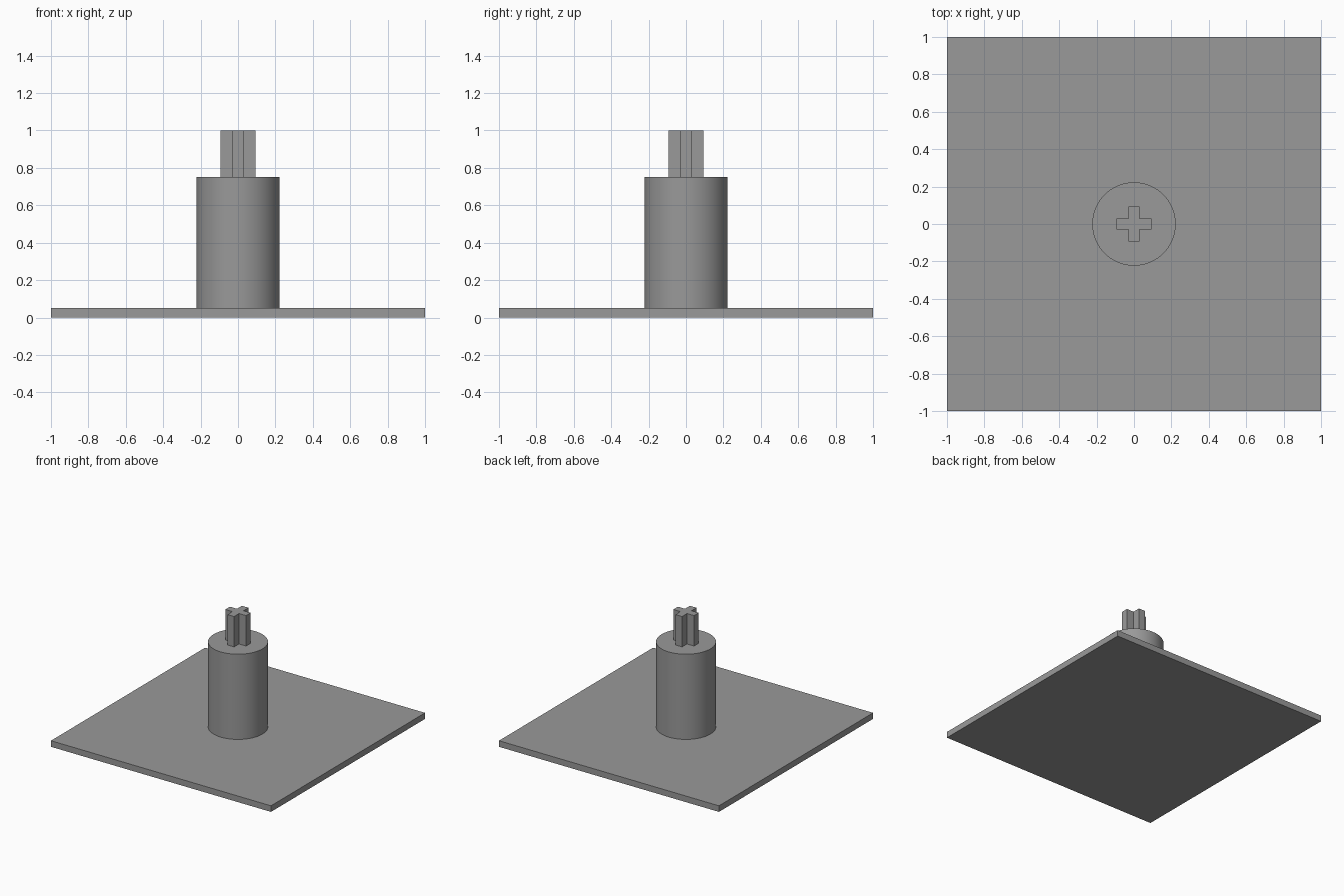
import bpy, bmesh, math

if "Cube" in bpy.data.objects:
    bpy.data.objects.remove(bpy.data.objects["Cube"])

grey = bpy.data.materials.new("mid_grey")
grey.diffuse_color = (0.32, 0.32, 0.32, 1)
grey.use_nodes = True
grey.node_tree.nodes["Principled BSDF"].inputs["Base Color"].default_value = grey.diffuse_color


def prism(name, outline, z0, z1):
    """Extrude a closed outline from z0 up to z1."""
    bm = bmesh.new()
    base = bm.faces.new([bm.verts.new((x, y, z0)) for x, y in outline])
    top = bmesh.ops.extrude_face_region(bm, geom=[base])["geom"]
    bmesh.ops.translate(bm, vec=(0, 0, z1 - z0),
                        verts=[v for v in top if isinstance(v, bmesh.types.BMVert)])
    bmesh.ops.recalc_face_normals(bm, faces=bm.faces)
    mesh = bpy.data.meshes.new(name)
    bm.to_mesh(mesh)
    bm.free()
    mesh.materials.append(grey)
    obj = bpy.data.objects.new(name, mesh)
    bpy.context.collection.objects.link(obj)
    return obj


# Thin square base plate
prism("base_plate", [(-1, -1), (1, -1), (1, 1), (-1, 1)], 0, 0.05)

# Round post
sides = 64
circle = [(0.223 * math.cos(2 * math.pi * i / sides),
           0.223 * math.sin(2 * math.pi * i / sides)) for i in range(sides)]
post = prism("round_post", circle, 0.05, 0.75)
bpy.context.view_layer.objects.active = post
post.select_set(True)
bpy.ops.object.shade_smooth_by_angle(angle=math.radians(30))

# Cross-shaped pin: one arm's three corners, turned four times
a, b = 0.094, 0.03
cross = []
for k in range(4):
    c, s = round(math.cos(k * math.pi / 2)), round(math.sin(k * math.pi / 2))
    cross += [(x * c - y * s, x * s + y * c) for x, y in [(a, -b), (a, b), (b, b)]]
prism("cross_pin", cross, 0.75, 1.0)
